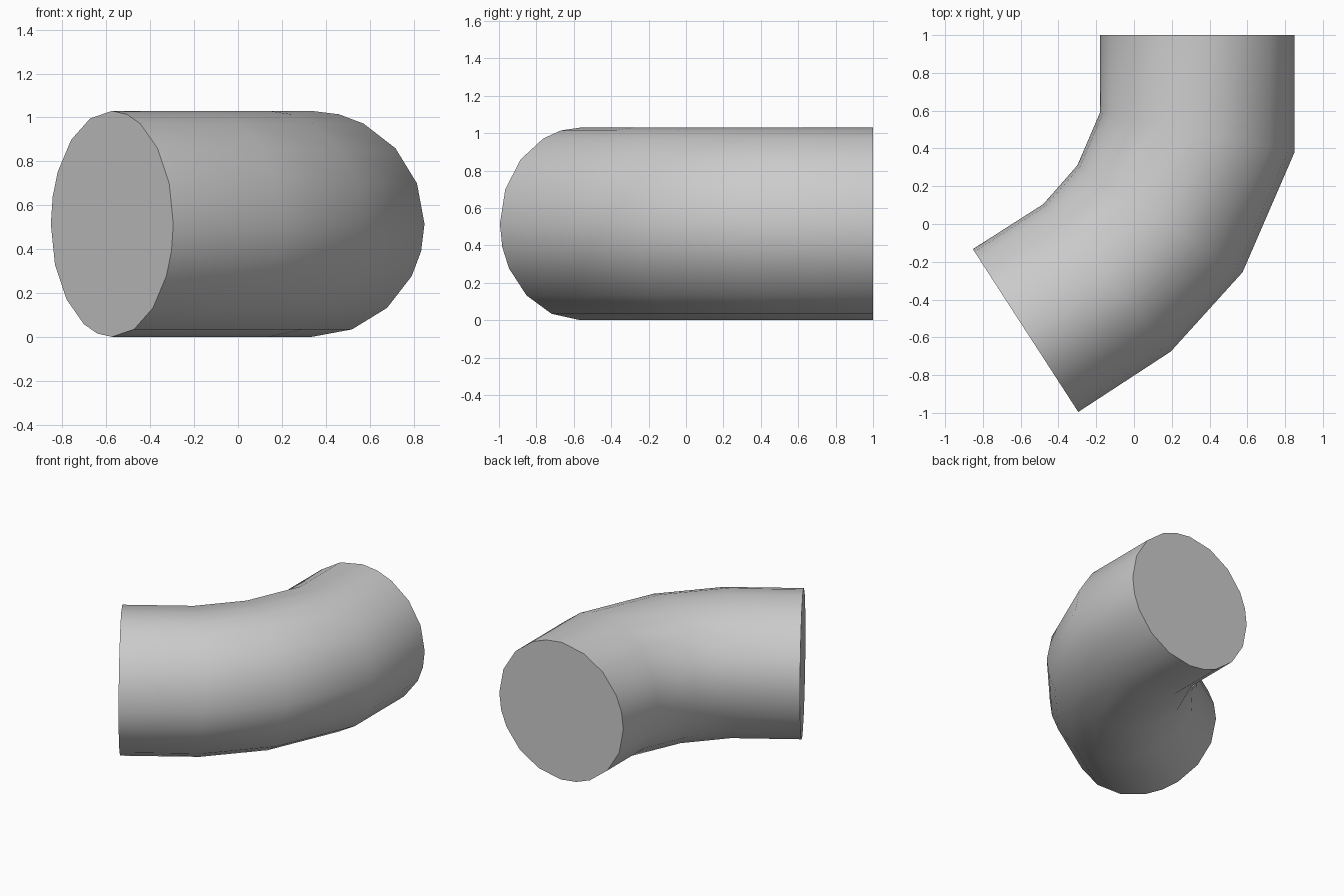
import bpy, bmesh
from math import sin, cos, radians
from mathutils import Vector

cube = bpy.data.objects.get("Cube")
if cube:
    bpy.data.objects.remove(cube)

# One plain grey for the whole pipe
grey = bpy.data.materials.new("plain grey")
grey.use_nodes = True
colour = (0.6, 0.6, 0.6, 1)
grey.diffuse_color = colour
grey.node_tree.nodes["Principled BSDF"].inputs["Base Color"].default_value = colour

# Each station along the bend: inner and outer wall in plan
RADIUS = 0.515
stations = [
    ((-0.18, 1.0), (0.85, 1.0)),
    ((-0.18, 0.59), (0.85, 0.38)),
    ((-0.30, 0.31), (0.575, -0.255)),
    ((-0.48, 0.105), (0.195, -0.675)),
    ((-0.853, -0.133), (-0.295, -0.995)),
]
# Cross-section spacing repeats in every quarter turn
angles = [radians(90 * q + a) for q in range(4) for a in (0, 21, 42, 62.5, 76)]

bm = bmesh.new()
rings = []
for inner, outer in stations:
    inner, outer = Vector(inner), Vector(outer)
    middle, half = (inner + outer) / 2, (outer - inner) / 2
    ring = []
    for a in angles:
        p = middle + half * cos(a)
        ring.append(bm.verts.new((p.x, p.y, RADIUS + RADIUS * sin(a))))
    rings.append(ring)

# Pipe wall
count = len(angles)
for r, s in zip(rings, rings[1:]):
    for i in range(count):
        j = (i + 1) % count
        bm.faces.new((r[i], r[j], s[j], s[i]))

# Flat end caps
bm.faces.new(rings[0])
bm.faces.new(rings[-1])
bmesh.ops.recalc_face_normals(bm, faces=bm.faces)

mesh = bpy.data.meshes.new("pipe_elbow")
bm.to_mesh(mesh)
bm.free()
mesh.materials.append(grey)
elbow = bpy.data.objects.new("pipe_elbow", mesh)
bpy.context.collection.objects.link(elbow)

# Smooth wall with crisp cap rims
bpy.ops.object.select_all(action="DESELECT")
elbow.select_set(True)
bpy.context.view_layer.objects.active = elbow
bpy.ops.object.shade_smooth_by_angle(angle=radians(45))
